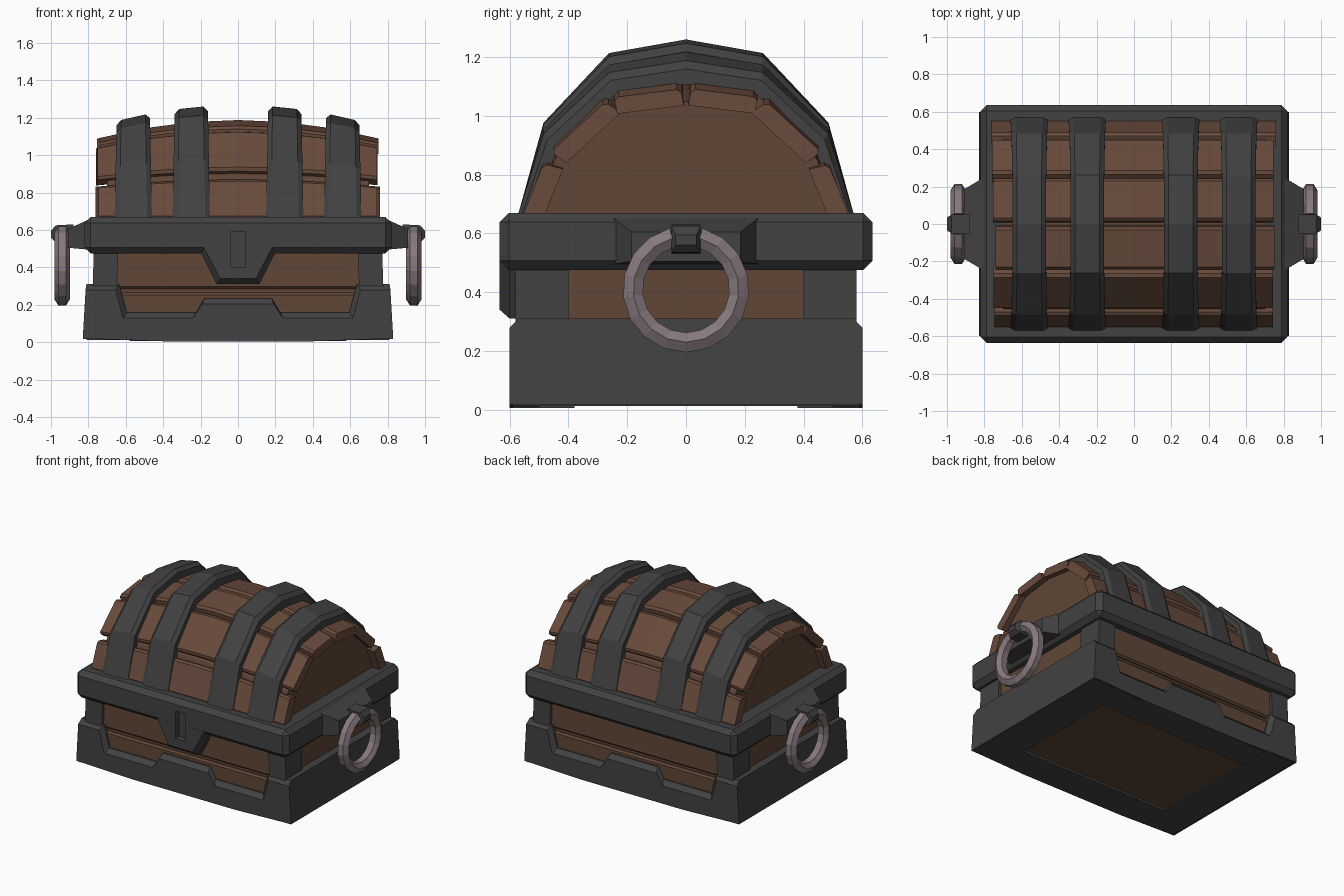
import bpy, bmesh, math, random

if "Cube" in bpy.data.objects:
    bpy.data.objects.remove(bpy.data.objects["Cube"])
random.seed(4)


def material(name, rgb):
    m = bpy.data.materials.new(name)
    m.diffuse_color = (*rgb, 1)
    m.use_nodes = True
    m.node_tree.nodes["Principled BSDF"].inputs["Base Color"].default_value = m.diffuse_color
    return m


PLANK = material("plank wood", (0.140, 0.070, 0.045))
PANEL = material("panel wood", (0.117, 0.061, 0.037))
IRON = material("dark iron", (0.054, 0.054, 0.054))
STEEL = material("ring steel", (0.24, 0.19, 0.205))


def finish(name, bm, mat):
    bmesh.ops.recalc_face_normals(bm, faces=bm.faces)
    me = bpy.data.meshes.new(name)
    bm.to_mesh(me)
    bm.free()
    me.materials.append(mat)
    ob = bpy.data.objects.new(name, me)
    bpy.context.collection.objects.link(ob)
    return ob


def loft(name, loops, mat):
    """Skin matching closed loops of points and cap both ends."""
    bm = bmesh.new()
    rows = [[bm.verts.new(p) for p in loop] for loop in loops]
    n = len(rows[0])
    for a, b in zip(rows, rows[1:]):
        for i in range(n):
            j = (i + 1) % n
            bm.faces.new((a[i], a[j], b[j], b[i]))
    bm.faces.new(rows[0])
    bm.faces.new(rows[-1])
    return finish(name, bm, mat)


def box(name, x0, x1, y0, y1, z0, z1, mat, bevel=0):
    bm = bmesh.new()
    bmesh.ops.create_cube(bm, size=1)
    for v in bm.verts:
        v.co = (x1 if v.co.x > 0 else x0, y1 if v.co.y > 0 else y0, z1 if v.co.z > 0 else z0)
    if bevel:
        bmesh.ops.bevel(bm, geom=bm.edges[:], offset=bevel, segments=1, affect='EDGES')
    return finish(name, bm, mat)


def mirrored(half):
    """Complete a half outline (negative side first) by mirroring its first coordinate."""
    return half + [(-a, b) for a, b in reversed(half) if abs(a) > 1e-6]


def bow(x, z):
    """The lid sags towards its ends."""
    return 0.67 + (z - 0.67) * (1 - 0.19 * (x / 0.75) ** 2)


# Base: notched front and back plates with a sloped lip
outer = mirrored([(-0.4, 0.005), (-0.83, 0.02), (-0.815, 0.28), (-0.655, 0.28),
                  (-0.615, 0.13), (-0.24, 0.13), (-0.19, 0.205)])
inner = mirrored([(-0.4, 0.005), (-0.83, 0.02), (-0.81, 0.31), (-0.635, 0.31),
                  (-0.595, 0.16), (-0.225, 0.16), (-0.18, 0.235)])
for s, side in ((-1, "front"), (1, "back")):
    loft("base_plate_" + side, [[(x, s * 0.6, z) for x, z in outer],
                                [(x, s * 0.57, z) for x, z in inner],
                                [(x, s * 0.5, z) for x, z in inner]], IRON)

# Base: side plates, slightly tapered
side_outline = mirrored([(-0.6, 0.018), (-0.6, 0.28), (-0.57, 0.31)])
for s, side in ((-1, "left"), (1, "right")):
    loft("base_plate_" + side, [[(s * 0.7, y, z) for y, z in side_outline],
                                [(s * (0.831 - 0.065 * z), y, z) for y, z in side_outline]], IRON)

# Underside: iron border around a wooden floor
for s in (-1, 1):
    box("floor_border_end", *sorted((s * 0.575, s * 0.81)), -0.59, 0.59, 0.012, 0.06, IRON)
    box("floor_border_long", -0.58, 0.58, *sorted((s * 0.38, s * 0.59)), 0.006, 0.06, IRON)
box("floor_panel", -0.6, 0.6, -0.4, 0.4, 0.02, 0.05, PANEL)

# Wooden body with two boards on front and back
box("body", -0.755, 0.755, -0.54, 0.54, 0.04, 0.55, PANEL)
for s in (-1, 1):
    ys = sorted((s * 0.5, s * 0.56))
    box("lower_board", -0.7, 0.7, *ys, 0.06, 0.265, PANEL, 0.012)
    box("upper_board", -0.7, 0.7, *ys, 0.285, 0.52, PANEL, 0.012)

# Corner posts
for sx in (-1, 1):
    for sy in (-1, 1):
        quad = [(0.65, 0.4), (0.78, 0.4), (0.78, 0.58), (0.65, 0.58)]
        loft("corner_post", [[(sx * x, sy * y, 0.2) for x, y in quad],
                             [(sx * (x - 0.01), sy * y, 0.52) for x, y in quad]], IRON)

# Rim band and the clasp hanging from it, with a keyhole slot cut through both
rim = box("rim_band", -0.82, 0.82, -0.635, 0.635, 0.475, 0.67, IRON, 0.032)
clasp = loft("clasp", [[(-0.19, -0.634, 0.52), (0.19, -0.634, 0.52), (0.095, -0.634, 0.34), (-0.095, -0.634, 0.34)],
                       [(-0.22, -0.6, 0.52), (0.22, -0.6, 0.52), (0.115, -0.6, 0.31), (-0.115, -0.6, 0.31)],
                       [(-0.22, -0.53, 0.52), (0.22, -0.53, 0.52), (0.115, -0.53, 0.31), (-0.115, -0.53, 0.31)]], IRON)
cutter = box("keyhole_cutter", -0.04, 0.04, -0.7, -0.595, 0.4, 0.59, IRON)
cutter.hide_render = True
cutter.hide_viewport = False
for ob in (rim, clasp):
    mod = ob.modifiers.new("keyhole", 'BOOLEAN')
    mod.operation = 'DIFFERENCE'
    mod.object = cutter
    mod.solver = 'EXACT'
    bpy.context.view_layer.objects.active = ob
    bpy.ops.object.modifier_apply(modifier=mod.name)
bpy.data.objects.remove(cutter)


def rect(x, hy, z0, z1):
    return [(x, -hy, z0), (x, hy, z0), (x, hy, z1), (x, -hy, z1)]


# Handles: bracket, pin and open ring on each end
ring_section = [(0.148, -0.022), (0.148, 0.022), (0.18, 0.042), (0.215, 0.02), (0.215, -0.02), (0.18, -0.042)]
for s in (-1, 1):
    loft("handle_bracket", [rect(s * 0.8, 0.25, 0.495, 0.655), rect(s * 0.91, 0.185, 0.505, 0.605)], IRON)
    loft("handle_pin", [rect(s * 0.88, 0.05, 0.53, 0.63), rect(s * 0.975, 0.05, 0.535, 0.625),
                        rect(s * 1.0, 0.035, 0.56, 0.595)], IRON)
    loops = []
    for i in range(17):
        a = math.radians(15 + 330 * i / 16)
        loops.append([(s * (0.94 + dx), r * math.sin(a), 0.41 + r * math.cos(a)) for r, dx in ring_section])
    loft("handle_ring", loops, STEEL)

# Lid core, whose ends are the recessed end panels
core = mirrored([(-0.535, 0.64), (-0.445, 0.89), (-0.25, 1.09), (0, 1.125)])
stations = [-1, -0.67, -0.33, 0, 0.33, 0.67, 1]
loft("lid_core", [[(0.7 * t, y, bow(0.7 * t, z)) for y, z in core] for t in stations], PANEL)

# Lid planks, each a chamfered board following the bow
plank_lines = [((0.555, 0.66), (0.485, 0.875)), ((0.46, 0.925), (0.275, 1.135)), ((0.245, 1.155), (0.018, 1.19))]
for s in (-1, 1):
    for (ay, az), (by, bz) in plank_lines:
        length = math.hypot(by - ay, bz - az)
        ty, tz = (by - ay) / length, (bz - az) / length
        ny, nz = tz, -ty
        sec = [(ay + ty * u + ny * w, az + tz * u + nz * w) for u, w in
               ((0, -0.07), (0, -0.015), (0.015, 0), (length - 0.015, 0), (length, -0.015), (length, -0.07))]
        left, right = random.uniform(0.74, 0.765), random.uniform(0.74, 0.765)
        xs = [t * (left if t < 0 else right) for t in stations]
        loft("lid_plank", [[(x, s * y, bow(x, z)) for y, z in sec] for x in xs], PLANK)

# Iron straps arching over the lid
over = mirrored([(-0.575, 0.65), (-0.485, 0.98), (-0.262, 1.22), (0, 1.267)])
under = mirrored([(-0.53, 0.65), (-0.44, 0.92), (-0.24, 1.14), (0, 1.18)])
for c in (-0.56, -0.25, 0.25, 0.56):
    loops = []
    for (oy, oz), (iy, iz) in zip(over, under):
        half = 0.1 - 0.01 * (oz - 0.65) / 0.6
        loops.append([(c + dx, iy + (oy - iy) * k, bow(c + dx, iz + (oz - iz) * k)) for dx, k in
                      ((-half, 0), (-half, 0.7), (0.025 - half, 1), (half - 0.025, 1), (half, 0.7), (half, 0))])
    loft("lid_strap", loops, IRON)
